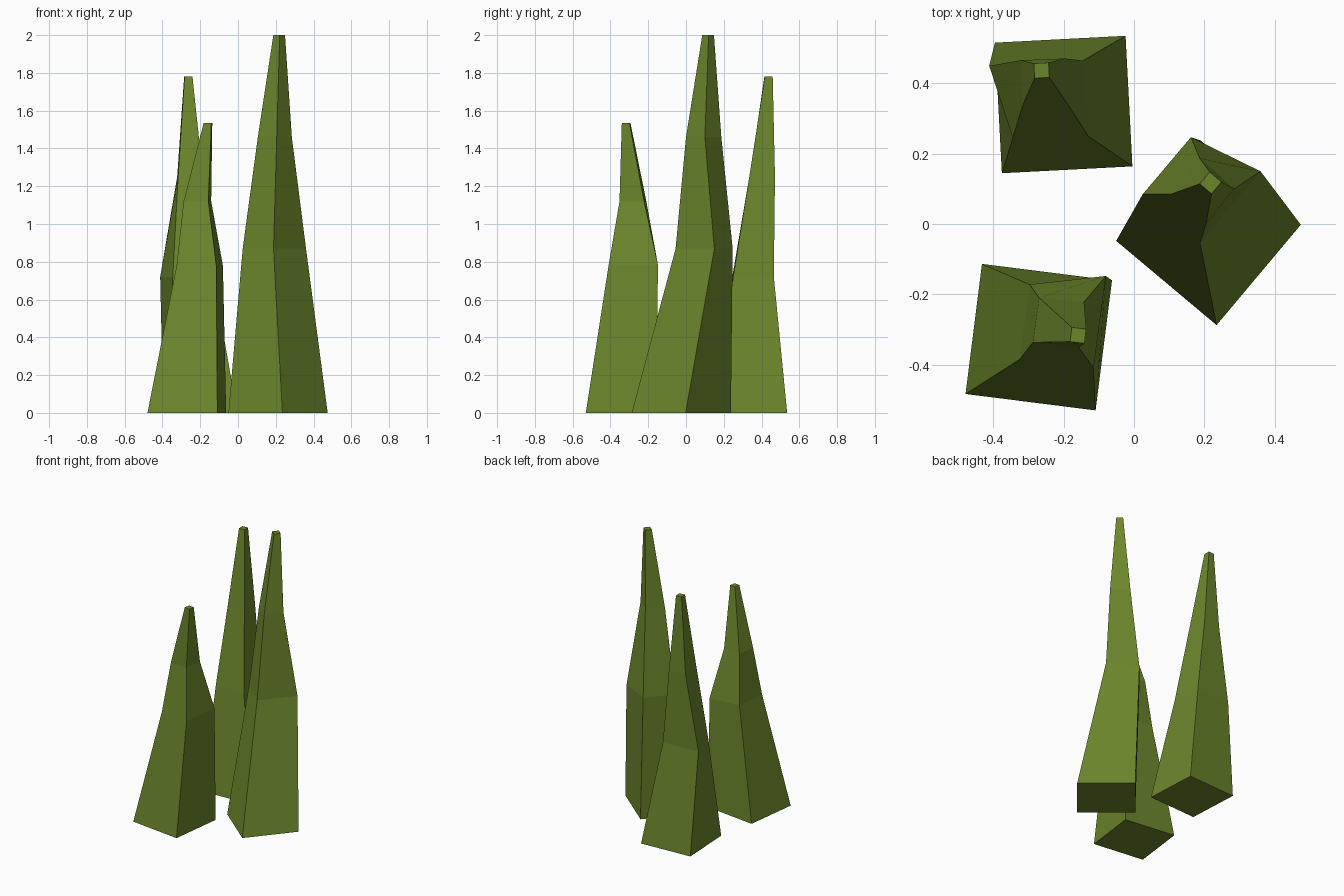
import bpy, bmesh
from math import cos, sin, radians

if "Cube" in bpy.data.objects:
    bpy.data.objects.remove(bpy.data.objects["Cube"])

leaf = bpy.data.materials.new("leaf_green")
leaf.diffuse_color = (0.15, 0.24, 0.025, 1)
leaf.use_nodes = True
leaf.node_tree.nodes["Principled BSDF"].inputs["Base Color"].default_value = leaf.diffuse_color


def square(centre, size, angle):
    """Corners of a turned square, counter-clockwise from front left."""
    c, s, h = cos(radians(angle)), sin(radians(angle)), size / 2
    return [(centre[0] + h * (u * c - v * s), centre[1] + h * (u * s + v * c))
            for u, v in ((-1, -1), (1, -1), (1, 1), (-1, 1))]


def spire(name, rings):
    """Skin a stack of four-sided rings and cap both ends."""
    bm = bmesh.new()
    loops = [[bm.verts.new((x, y, z)) for x, y in pts] for z, pts in rings]
    for low, high in zip(loops, loops[1:]):
        for i in range(4):
            j = (i + 1) % 4
            bm.faces.new((low[i], low[j], high[j], high[i]))
    bm.faces.new(loops[0][::-1])
    bm.faces.new(loops[-1])
    mesh = bpy.data.meshes.new(name)
    bm.to_mesh(mesh)
    bm.free()
    mesh.materials.append(leaf)
    bpy.context.collection.objects.link(bpy.data.objects.new(name, mesh))


# Tall spire on the right
spire("tall_spire", [
    (0, square((0.212, -0.025), 0.373, -40)),
    (0.87, [(0.025, 0.085), (0.188, -0.055), (0.36, 0.15), (0.162, 0.247)]),
    (1.46, [(0.105, 0.085), (0.205, 0.0), (0.285, 0.1), (0.187, 0.187)]),
    (2.0, square((0.218, 0.117), 0.044, -40))])

# Medium spire at the back left
spire("medium_spire", [
    (0, square((-0.2, 0.34), 0.372, 3)),
    (0.72, [(-0.345, 0.245), (-0.13, 0.25), (-0.145, 0.465), (-0.412, 0.45)]),
    (1.25, [(-0.317, 0.337), (-0.185, 0.335), (-0.197, 0.471), (-0.322, 0.466)]),
    (1.78, square((-0.263, 0.437), 0.042, 3))])

# Short spire at the front left
spire("short_spire", [
    (0, square((-0.271, -0.322), 0.373, -7.2)),
    (0.78, [(-0.325, -0.385), (-0.115, -0.41), (-0.08, -0.148), (-0.297, -0.172)]),
    (1.12, [(-0.288, -0.337), (-0.157, -0.352), (-0.142, -0.222), (-0.27, -0.21)]),
    (1.535, square((-0.159, -0.317), 0.041, -7.2))])
